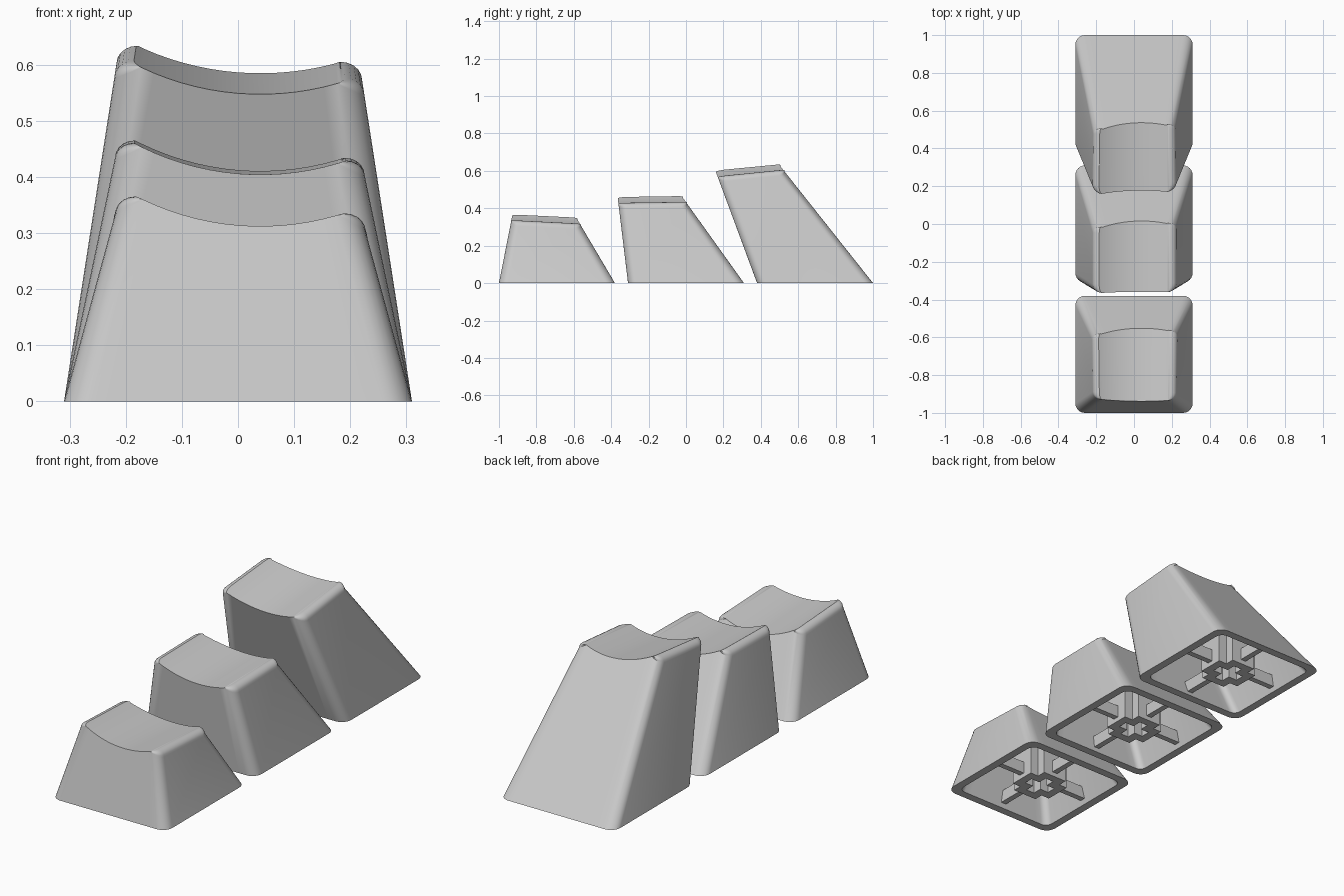
import bpy, bmesh
from math import sin, cos, pi, sqrt

cube = bpy.data.objects.get("Cube")
if cube:
    bpy.data.objects.remove(cube, do_unlink=True)

# One plain grey plastic
grey = bpy.data.materials.new("grey plastic")
grey.use_nodes = True
grey.diffuse_color = (0.6, 0.6, 0.6, 1)
grey.node_tree.nodes["Principled BSDF"].inputs["Base Color"].default_value = (0.6, 0.6, 0.6, 1)

BASE, TOP, WALL = 0.31, 0.22, 0.04       # half widths and wall thickness
DISH_X, DISH_R = 0.04, 0.48              # axis and radius of the scooped top
ROUND_X, ROUND_Z = 0.035, 0.03           # rounding of the side edges
CORNER, FRONT, FILLET = 6, 14, 5         # segment counts


def finish(name, bm, smooth=False):
    bmesh.ops.remove_doubles(bm, verts=bm.verts, dist=1e-5)
    bmesh.ops.recalc_face_normals(bm, faces=bm.faces)
    mesh = bpy.data.meshes.new(name)
    bm.to_mesh(mesh)
    bm.free()
    mesh.materials.append(grey)
    obj = bpy.data.objects.new(name, mesh)
    bpy.context.collection.objects.link(obj)
    if smooth:
        bpy.ops.object.select_all(action='DESELECT')
        obj.select_set(True)
        bpy.context.view_layer.objects.active = obj
        bpy.ops.object.shade_smooth_by_angle(angle=pi / 6)


def outline(half, front, back, r):
    """Rounded rectangle as (x, y, sideways weight); back half mirrors the front."""
    pts = []
    for k in range(CORNER + 1):
        a = pi / 2 * (1 - k / CORNER)
        pts.append((-half + r - r * sin(a), r - r * cos(a), sin(a)))
    w = half - r
    span = [(-w + 2 * w * k / FRONT, 0, 0) for k in range(1, FRONT)]
    pts += span + [(-x, d, s) for x, d, s in reversed(pts)]
    return ([(x, front + d, s) for x, d, s in pts]
            + [(x, back - d, s) for x, d, s in reversed(pts)])


def bridge(bm, a, b):
    for i in range(len(a)):
        j = (i + 1) % len(a)
        bm.faces.new((a[i], a[j], b[j], b[i]))


def strips(bm, ring):
    """Close a ring with strips running from front to back."""
    n = len(ring)
    for i in range(n // 2 - 1):
        bm.faces.new((ring[i], ring[i + 1], ring[n - 2 - i], ring[n - 1 - i]))


def plus(bm, half, arm, yc, height):
    """Twelve-point plus outline whose height follows a function of y."""
    quarter = [(half, -arm), (half, arm), (arm, arm)]
    ring = []
    for _ in range(4):
        ring += [bm.verts.new((x, yc + y, height(yc + y))) for x, y in quarter]
        quarter = [(-y, x) for x, y in quarter]
    return ring


def build_cap(label, yc, h, front, back, low, slope):
    y0, y1 = yc - BASE, yc + BASE

    def dish(x, y):
        return low + slope * (y - front) + DISH_R - sqrt(DISH_R ** 2 - (x - DISH_X) ** 2)

    def ceiling(y):
        return low - 0.045 + slope * (y - front)

    def along(b, t, z):
        f = z / h
        return b[0] + (t[0] - b[0]) * f, b[1] + (t[1] - b[1]) * f

    # Outer shell with rounded side edges and scooped top
    bm = bmesh.new()
    bottom = outline(BASE, y0, y1, 0.05)
    upper = outline(TOP, front, back, 0.045)
    rim = [bm.verts.new((x, y, 0)) for x, y, _ in bottom]
    rings = [[] for _ in range(FILLET + 1)]
    for b, t in zip(bottom, upper):
        s, side = t[2], (1 if t[0] > 0 else -1)
        z = h
        for _ in range(8):
            x, y = along(b, t, z)
            peak = dish(x - side * ROUND_X * s, y)
            z = peak - ROUND_Z * s
        for k, ring in enumerate(rings):
            a = pi / 2 * k / FILLET
            ring.append(bm.verts.new((x - side * ROUND_X * s * (1 - cos(a)), y,
                                      peak - ROUND_Z * s * (1 - sin(a)))))
    bridge(bm, rim, rings[0])
    for a, b in zip(rings, rings[1:]):
        bridge(bm, a, b)
    strips(bm, rings[-1])

    # Hollow underside
    in_low = outline(BASE - WALL, y0 + WALL, y1 - WALL, 0.035)
    in_top = outline(TOP - WALL, front + WALL, back - WALL, 0.03)
    lip = [bm.verts.new((x, y, 0)) for x, y, _ in in_low]
    roof = []
    for b, t in zip(in_low, in_top):
        z = h
        for _ in range(8):
            x, y = along(b, t, z)
            z = ceiling(y)
        roof.append(bm.verts.new((x, y, z)))
    bridge(bm, rim, lip)
    bridge(bm, lip, roof)
    strips(bm, roof)
    finish(label + " cap shell", bm, True)

    # Stem with plus-shaped socket, trimmed under the sloping back wall
    def stem_top(y):
        return min(ceiling(y), (y1 - WALL - y) * h / (y1 - back)) + 0.01

    bm = bmesh.new()
    outer, inner = (0.11, 0.065), (0.07, 0.023)
    foot = plus(bm, *outer, yc, lambda y: 0.003)
    hole = plus(bm, *inner, yc, lambda y: 0.003)
    deep = plus(bm, *inner, yc, lambda y: 0.13)
    head = plus(bm, *outer, yc, stem_top)
    bridge(bm, foot, hole)
    bridge(bm, hole, deep)
    bridge(bm, foot, head)
    bm.faces.new(deep)
    bm.faces.new(head)
    finish(label + " cap stem", bm)

    # Four thin ribs from the stem to the walls
    def reach(z):
        f, into = z / h, 0.01 - WALL
        half = BASE + (TOP - BASE) * f + into
        return {"left": half, "right": -half,
                "back": y1 + (back - y1) * f + into - yc,
                "front": y0 + (front - y0) * f - into - yc}

    for side in ("left", "right", "back", "front"):
        bm = bmesh.new()
        ends = []
        for z in (0.025, 0.085):
            far = reach(z)[side]
            near = 0.1 if far > 0 else -0.1
            for u, v in ((near, -0.014), (far, -0.014), (far, 0.014), (near, 0.014)):
                x, y = (u, v) if side in ("left", "right") else (v, u)
                ends.append(bm.verts.new((x, yc + y, z)))
        bridge(bm, ends[:4], ends[4:])
        bm.faces.new(ends[:4])
        bm.faces.new(ends[4:])
        finish(label + " cap " + side + " rib", bm)


# Three caps rising from front to back
build_cap("front", -0.69, 0.33, -0.935, -0.575, 0.312, -0.055)
build_cap("middle", 0.0, 0.43, -0.362, 0.002, 0.404, 0.017)
build_cap("back", 0.69, 0.58, 0.165, 0.54, 0.546, 0.104)
